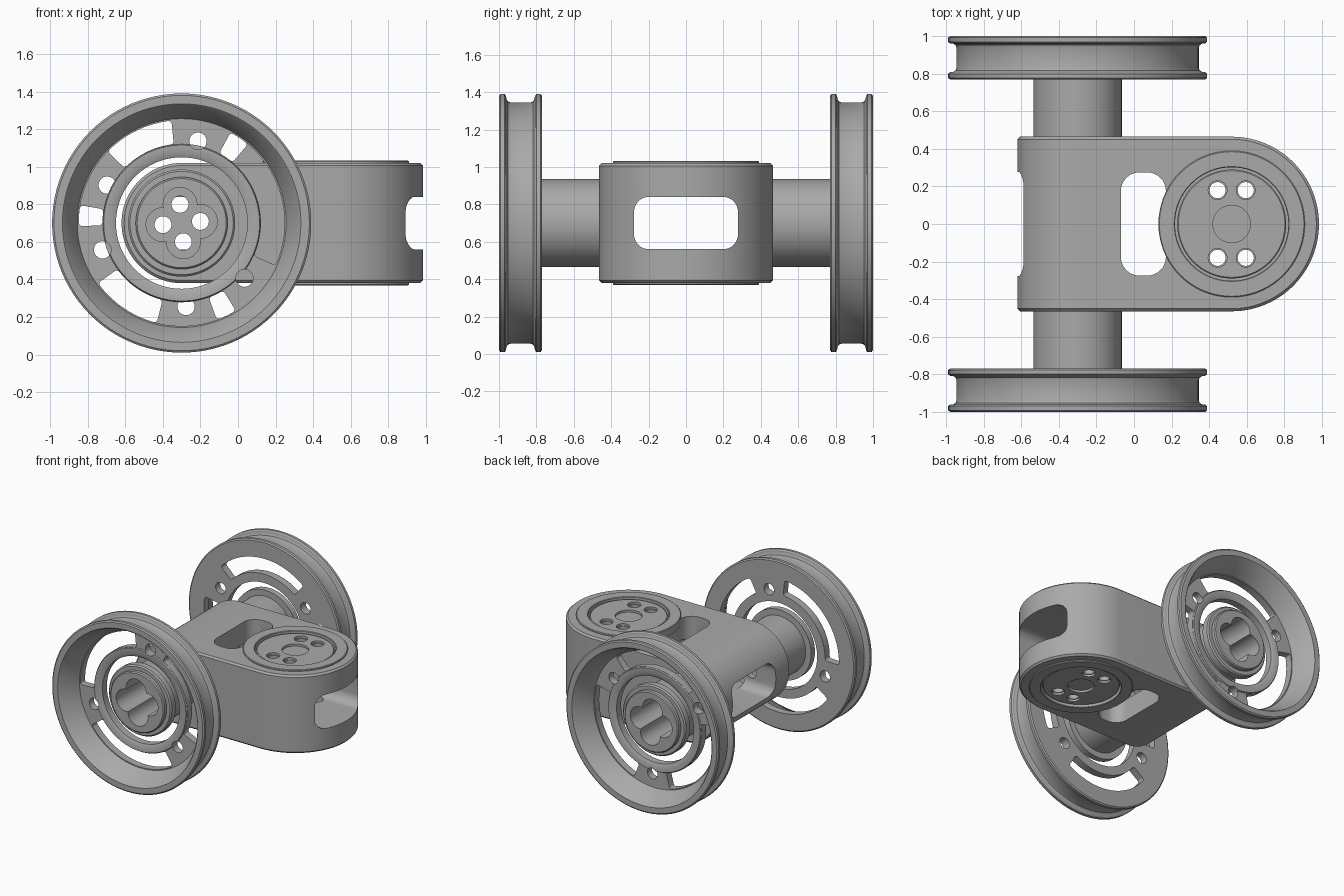
import bpy, bmesh
from math import pi, cos, sin, radians
from mathutils import Matrix, Vector

if "Cube" in bpy.data.objects:
    bpy.data.objects.remove(bpy.data.objects["Cube"], do_unlink=True)

grey = bpy.data.materials.new("machined grey")
grey.use_nodes = True
colour = (0.4, 0.4, 0.4, 1)
grey.diffuse_color = colour
grey.node_tree.nodes["Principled BSDF"].inputs["Base Color"].default_value = colour

AXLE_X, MID_Z, PIVOT_X = -0.3, 0.7, 0.52
HALF_W, HALF_H = 0.465, 0.32
AXLE = Matrix.Translation((AXLE_X, 0, MID_Z))
PIVOT = Matrix.Translation((PIVOT_X, 0, MID_Z))


def finish(bm, name, matrix):
    bmesh.ops.transform(bm, matrix=matrix, verts=bm.verts)
    bmesh.ops.recalc_face_normals(bm, faces=bm.faces)
    mesh = bpy.data.meshes.new(name)
    bm.to_mesh(mesh)
    bm.free()
    mesh.materials.append(grey)
    ob = bpy.data.objects.new(name, mesh)
    bpy.context.collection.objects.link(ob)
    return ob


def lathe(name, profile, matrix, closed=True, steps=72):
    """Turn (radius, height) points around local z."""
    bm = bmesh.new()
    vs = [bm.verts.new((r, 0, h)) for r, h in profile]
    edges = [bm.edges.new(p) for p in zip(vs, vs[1:])]
    if closed:
        edges.append(bm.edges.new((vs[-1], vs[0])))
    bmesh.ops.spin(bm, geom=vs + edges, cent=(0, 0, 0), axis=(0, 0, 1),
                   angle=2 * pi, steps=steps)
    bmesh.ops.remove_doubles(bm, verts=bm.verts, dist=1e-5)
    return finish(bm, name, matrix)


def prism(name, outline, low, high, matrix=Matrix(), corners=(), radius=0):
    """Extrude an outline along local z, rounding the numbered corners."""
    bm = bmesh.new()
    face = bm.faces.new([bm.verts.new((x, y, low)) for x, y in outline])
    out = bmesh.ops.extrude_face_region(bm, geom=[face])["geom"]
    tops = [g for g in out if isinstance(g, bmesh.types.BMVert)]
    bmesh.ops.translate(bm, verts=tops, vec=(0, 0, high - low))
    marks = [Vector(outline[i]) for i in corners]
    upright = [e for e in bm.edges
               if abs(e.verts[0].co.z - e.verts[1].co.z) > 1e-4
               and any((e.verts[0].co.xy - m).length < 1e-4 for m in marks)]
    if upright:
        bmesh.ops.bevel(bm, geom=upright, offset=radius, segments=8,
                        profile=0.5, affect='EDGES')
    return finish(bm, name, matrix)


def arc(radius, start, end, steps, cx=0, cy=0):
    return [(cx + radius * cos(start + (end - start) * i / steps),
             cy + radius * sin(start + (end - start) * i / steps))
            for i in range(steps + 1)]


def rod(radius, x, y, low, high, matrix):
    return prism("cutter", arc(radius, 0, 2 * pi, 32, x, y)[:-1], low, high, matrix)


def window(half_x, half_y, radius, low, high, matrix):
    box = [(-half_x, -half_y), (half_x, -half_y), (half_x, half_y), (-half_x, half_y)]
    return prism("cutter", box, low, high, matrix, range(4), radius)


def apply(ob, mod):
    bpy.context.view_layer.objects.active = ob
    bpy.ops.object.modifier_apply(modifier=mod.name)


def boolean(targets, cutters, operation='DIFFERENCE'):
    for cutter in cutters:
        cutter.hide_render = True
        for ob in targets:
            mod = ob.modifiers.new("cut", 'BOOLEAN')
            mod.operation, mod.object, mod.solver = operation, cutter, 'EXACT'
            apply(ob, mod)
        bpy.data.objects.remove(cutter, do_unlink=True)


# Body: rounded plan at the pivot end, rounded elevation at the axle end
plan = [(-0.8, HALF_W), (-0.8, -HALF_W)] + arc(HALF_W, -pi / 2, pi / 2, 48, PIVOT_X)
body = prism("body", plan, MID_Z - HALF_H, MID_Z + HALF_H)
side = [(1.2, -HALF_H), (1.2, HALF_H)] + arc(HALF_H, pi / 2, 3 * pi / 2, 48, AXLE_X)
to_front = Matrix.Rotation(pi / 2, 4, 'X')
boolean([body], [prism("cutter", side, -1, 1,
                       Matrix.Translation((0, 0, MID_Z)) @ to_front)], 'INTERSECT')
bevel = body.modifiers.new("chamfer", 'BEVEL')
bevel.width, bevel.segments, bevel.angle_limit = 0.014, 1, radians(45)
apply(body, bevel)

# Windows through the length and height of the body
along_x = Matrix.Translation((0, 0, MID_Z)) @ Matrix.Rotation(pi / 2, 4, 'Y')
boolean([body], [window(0.14, 0.278, 0.08, -1.2, 1.2, along_x),
                 window(0.12, 0.275, 0.1, -0.6, 0.6,
                        Matrix.Translation((0.05, 0, MID_Z)))])

# Pivot caps on the top and bottom
discs = []
for word, turn in (("top", 0), ("bottom", pi)):
    m = PIVOT @ Matrix.Rotation(turn, 4, 'X')
    boolean([body], [rod(0.31, 0, 0, 0.28, 0.5, m)])
    lathe(word + "_cap_ring", [(0.302, 0.27), (0.39, 0.27), (0.39, 0.327),
                               (0.385, 0.332), (0.306, 0.332), (0.302, 0.328)], m)
    discs.append(lathe(word + "_cap_disc", [(0, 0.26), (0.29, 0.26), (0.29, 0.312),
                                            (0.284, 0.318), (0, 0.318)], m, False))
holes = [rod(0.09, 0, 0, -0.6, 0.6, PIVOT)]
holes += [rod(0.043, x, y, -0.6, 0.6, PIVOT)
          for x in (-0.075, 0.075) for y in (-0.18, 0.18)]
for s in (-1, 1):
    sink = PIVOT @ Matrix.Translation((0, 0, s * 0.36))
    holes.append(rod(0.1, 0, 0, -0.06, 0.06, sink))
    holes += [rod(0.05, x, y, -0.06, 0.06, sink)
              for x in (-0.075, 0.075) for y in (-0.18, 0.18)]
boolean([body] + discs, holes)

# Axle stubs and wheels, front and back
rim = [(0.35, 0.77), (0.68, 0.77), (0.69, 0.778), (0.69, 0.8), (0.68, 0.808),
       (0.662, 0.81), (0.65, 0.818), (0.645, 0.832), (0.645, 0.938),
       (0.65, 0.952), (0.662, 0.96), (0.68, 0.962), (0.69, 0.97),
       (0.69, 0.992), (0.68, 1), (0.635, 1), (0.628, 0.994), (0.556, 0.83),
       (0.42, 0.83), (0.415, 0.84), (0.375, 0.84), (0.35, 0.828)]
stub = [(0, 0.44), (0.235, 0.44), (0.235, 0.785), (0.285, 0.785), (0.285, 0.835),
        (0.275, 0.845), (0.245, 0.845), (0.245, 0.872), (0.237, 0.88), (0, 0.88)]
for word, sign, first in (("front", 1, 78.7), ("back", -1, -33)):
    m = AXLE @ Matrix.Rotation(sign * pi / 2, 4, 'X')
    axle = lathe(word + "_axle", stub, m, False)
    # Four-lobed bore with a through hole in each lobe
    lobes = [radians(sign * 5 + 90 * i) for i in range(4)]
    bore = [rod(0.09, 0.1 * cos(a), 0.1 * sin(a), 0.33, 1.1, m) for a in lobes]
    bore.append(rod(0.07, 0, 0, 0.33, 1.1, m))
    boolean([axle, body], bore)
    boolean([body], [rod(0.045, 0.1 * cos(a), 0.1 * sin(a), 0.2, 0.5, m) for a in lobes])
    # Wheel with three bolt holes and three arc slots
    wheel = lathe(word + "_wheel", rim, m, steps=96)
    cuts = []
    for i in range(3):
        a = radians(first + 120 * i)
        cuts.append(rod(0.046, 0.445 * cos(a), 0.445 * sin(a), 0.6, 1.1, m))
        start, end = a + radians(17), a + radians(103)
        slot = arc(0.548, start, end, 24) + arc(0.422, end, start, 24)
        cuts.append(prism("cutter", slot, 0.6, 1.1, m, (0, 24, 25, 49), 0.018))
    boolean([wheel], cuts)

# Smooth curved faces, keep edges crisp
bpy.ops.object.select_all(action='DESELECT')
for ob in bpy.context.collection.objects:
    if ob.type == 'MESH' and grey.name in ob.data.materials:
        ob.select_set(True)
        bpy.context.view_layer.objects.active = ob
bpy.ops.object.shade_smooth_by_angle(angle=radians(30))
